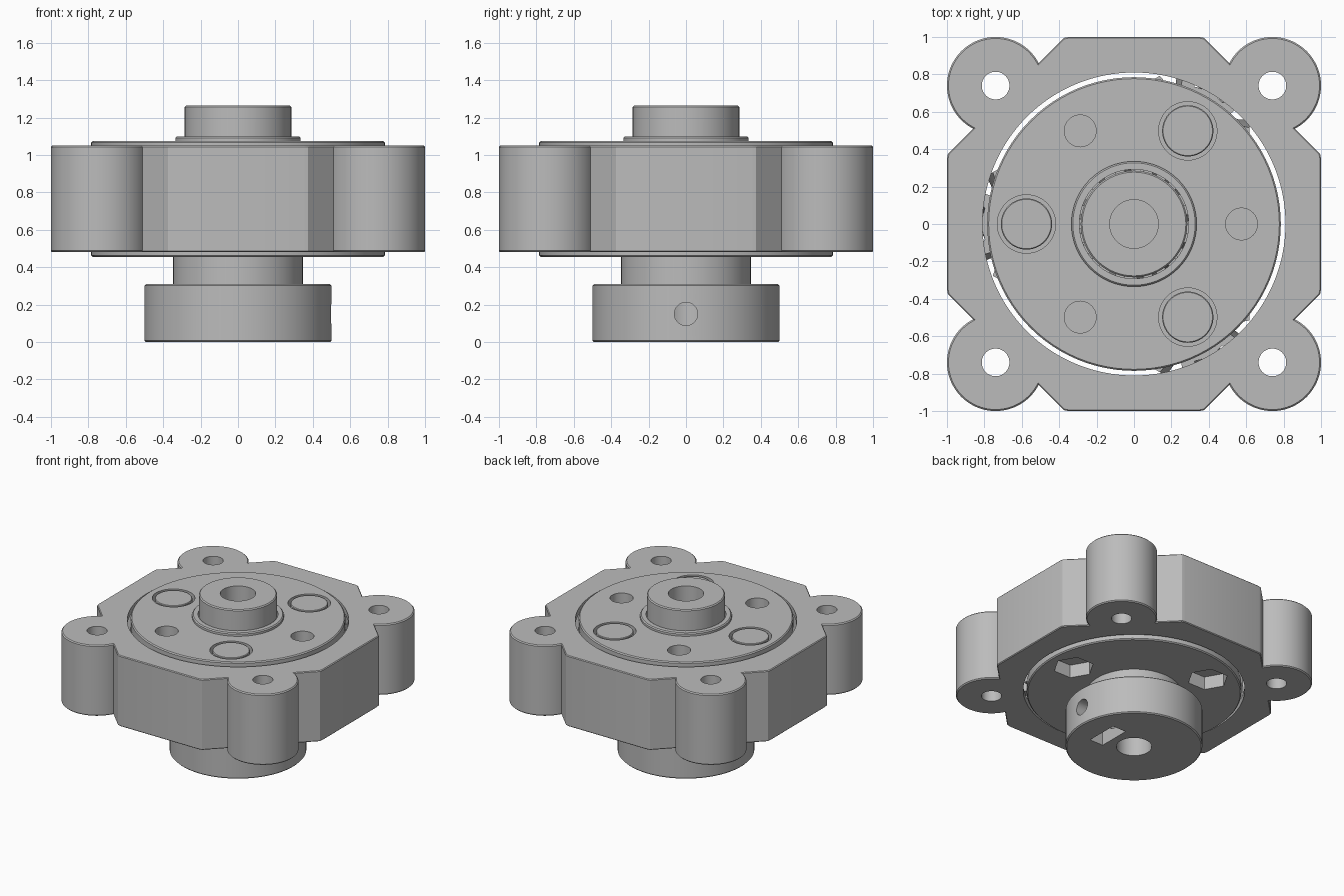
import bpy
from math import sin, cos, pi, radians

cube = bpy.data.objects.get("Cube")
if cube:
    bpy.data.objects.remove(cube, do_unlink=True)

grey = bpy.data.materials.new("plain grey")
grey.use_nodes = True
COLOUR = (0.5, 0.5, 0.5, 1)
grey.diffuse_color = COLOUR
grey.node_tree.nodes["Principled BSDF"].inputs["Base Color"].default_value = COLOUR


def loft(name, rings):
    """Solid through a stack of equal-length rings, capped at both ends."""
    n = len(rings[0])
    verts = [p for ring in rings for p in ring]
    faces = [tuple(reversed(range(n))), tuple(range(len(verts) - n, len(verts)))]
    for k in range(len(rings) - 1):
        for i in range(n):
            a, b = k * n + i, k * n + (i + 1) % n
            faces.append((a, b, b + n, a + n))
    mesh = bpy.data.meshes.new(name)
    mesh.from_pydata(verts, [], faces)
    mesh.materials.append(grey)
    obj = bpy.data.objects.new(name, mesh)
    bpy.context.collection.objects.link(obj)
    return obj


def lathe(name, profile, at=(0, 0), sides=96, turn=0):
    """Turned solid from (radius, height) points, bottom to top."""
    return loft(name, [[(at[0] + r * cos(turn + 2 * pi * i / sides),
                         at[1] + r * sin(turn + 2 * pi * i / sides), z)
                        for i in range(sides)] for r, z in profile])


def rod(name, r, z0, z1, at=(0, 0), sides=48, turn=0):
    return lathe(name, [(r, z0), (r, z1)], at, sides, turn)


def puck(name, r, z0, z1, at=(0, 0), c=0.008, sides=64):
    """Cylinder with softened rims."""
    return lathe(name, [(r - c, z0), (r, z0 + c), (r, z1 - c), (r - c, z1)], at, sides)


def gear(name, teeth, root, tip, wide, narrow, z0, z1, twist=0, at=(0, 0), phase=0):
    """Herringbone gear, twisted up to its middle and back."""
    step = 2 * pi / teeth
    tooth = [(-wide, root), (-narrow, tip), (narrow, tip), (wide, root)]
    rings = []
    for z, tw in ((z0, 0), ((z0 + z1) / 2, twist), (z1, 0)):
        rings.append([(at[0] + r * cos(phase + tw + (k + f) * step),
                       at[1] + r * sin(phase + tw + (k + f) * step), z)
                      for k in range(teeth) for f, r in tooth])
    return loft(name, rings)


def combine(obj, other, mode="DIFFERENCE"):
    mod = obj.modifiers.new(mode, "BOOLEAN")
    mod.operation, mod.solver, mod.object = mode, "EXACT", other
    bpy.context.view_layer.objects.active = obj
    bpy.ops.object.modifier_apply(modifier=mod.name)
    bpy.data.objects.remove(other, do_unlink=True)


def polar(r, degrees):
    return (r * cos(radians(degrees)), r * sin(radians(degrees)))


ORBIT = 0.575
PLANETS = (60, 180, 300)
BOLTS = (0, 120, 240)
LOW, HIGH = 0.48, 1.05
TWIST = radians(7)

# Housing: octagonal block with softened corners and four round ears
outline = []
for q in range(4):
    for x, y in ((1, -0.37), (1, 0.37)):
        sgn = 1 if y > 0 else -1
        a = (x, y - sgn * 0.02)
        b = (x - 0.005, y + sgn * 0.005)
        c = (x - 0.014, y + sgn * 0.014)
        for px, py in ((a, b, c) if sgn > 0 else (c, b, a)):
            t = q * pi / 2
            outline.append((px * cos(t) - py * sin(t), px * sin(t) + py * cos(t)))
housing = loft("ring_housing", [[(x * s, y * s, z) for x, y in outline] for s, z in
                                ((0.994, LOW), (1, LOW + 0.006),
                                 (1, HIGH - 0.006), (0.994, HIGH))])
ears = [(sx * 0.74, sy * 0.74) for sx in (-1, 1) for sy in (-1, 1)]
for e in ears:
    combine(housing, puck("ear", 0.26, LOW, HIGH, e), "UNION")
for e in ears:
    combine(housing, rod("ear_hole", 0.074, LOW - 0.1, HIGH + 0.1, e))
combine(housing, rod("bore", 0.81, LOW - 0.1, HIGH + 0.1, sides=128))
combine(housing, gear("ring_teeth", 36, 0.822, 0.912, 0.36, 0.14, 0.53, 1.0, TWIST / 3))

# Carrier: flange, neck and lower plate, joined to the top plate by spacers
carrier = lathe("carrier", [(0.492, 0), (0.5, 0.008), (0.5, 0.302), (0.492, 0.31),
                            (0.347, 0.31), (0.347, 0.455), (0.777, 0.455),
                            (0.785, 0.463), (0.785, 0.53)])
for b in BOLTS:
    combine(carrier, rod("spacer", 0.2, 0.5, 1.03, polar(ORBIT, b)), "UNION")
top_plate = lathe("top_plate", [(0.785, 1.0), (0.785, 1.067), (0.777, 1.075),
                                (0.335, 1.075), (0.335, 1.092), (0.327, 1.1)])
combine(carrier, top_plate, "UNION")
combine(carrier, rod("shaft_clearance", 0.292, 0.95, 1.2, sides=96))
for p in PLANETS:
    combine(carrier, rod("pin_clearance", 0.156, 0.95, 1.2, polar(ORBIT, p)))
for b in BOLTS:
    combine(carrier, rod("bolt_hole", 0.085, 0.6, 1.2, polar(ORBIT, b)))
    combine(carrier, rod("nut_pocket", 0.15, 0.4, 0.56, polar(ORBIT, b), 6, radians(b)))

# Motor shaft bore, set screw hole and its nut slot in the flange
combine(carrier, rod("motor_bore", 0.13, -0.1, 0.4))
set_screw = loft("set_screw_hole", [[(x, 0.062 * cos(a), 0.15 + 0.062 * sin(a))
                                     for a in (2 * pi * i / 32 for i in range(32))]
                                    for x in (0.05, 0.6)])
combine(carrier, set_screw)
slot = loft("nut_slot", [[(0.19, -0.13, z), (0.31, -0.13, z), (0.31, 0.13, z),
                          (0.19, 0.13, z)] for z in (-0.1, 0.24)])
combine(carrier, slot)

# Planet gears with pins showing flush in the top plate
for i, p in enumerate(PLANETS):
    at = polar(ORBIT, p)
    planet = gear(f"planet_gear_{i + 1}", 12, 0.238, 0.33, 0.3, 0.1, 0.54, 0.99, TWIST, at)
    combine(planet, puck("pin", 0.137, 0.9, 1.075, at, 0.005), "UNION")

# Sun gear with its output shaft
sun = gear("sun_gear", 12, 0.238, 0.33, 0.3, 0.1, 0.54, 0.985, -TWIST, (0, 0), radians(15))
combine(sun, puck("shaft", 0.285, 0.97, 1.265, sides=96), "UNION")
combine(sun, rod("shaft_bore", 0.13, 0.6, 1.4))

# Smooth curved walls, crisp edges
bpy.ops.object.select_all(action="DESELECT")
for obj in bpy.context.scene.objects:
    if obj.type == "MESH":
        obj.select_set(True)
        bpy.context.view_layer.objects.active = obj
bpy.ops.object.shade_smooth_by_angle(angle=radians(30))
